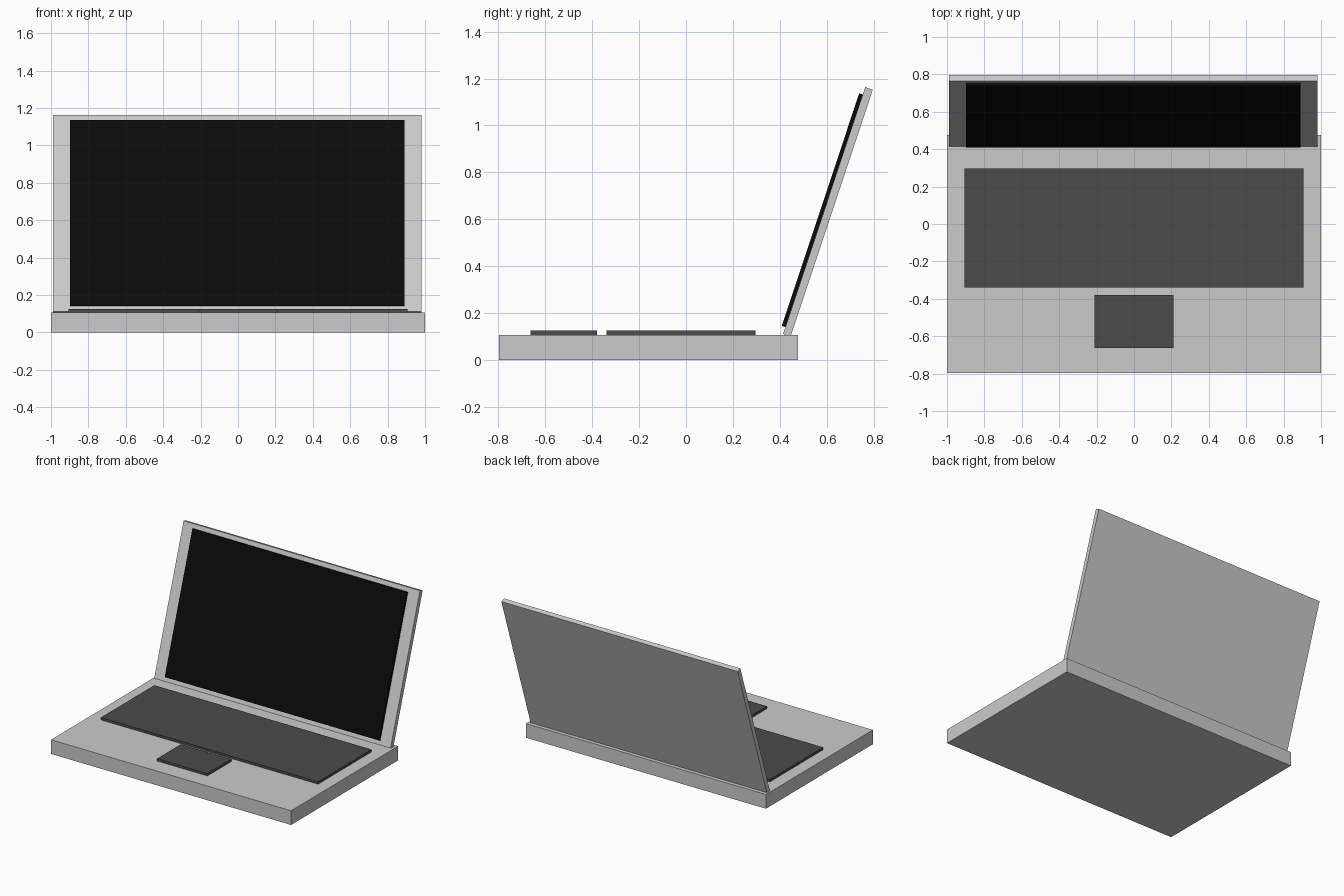
import bpy
import bmesh
import math
from mathutils import Matrix, Vector

if "Cube" in bpy.data.objects:
    bpy.data.objects.remove(bpy.data.objects["Cube"])


def material(name, value):
    mat = bpy.data.materials.new(name)
    mat.diffuse_color = (value, value, value, 1)
    mat.use_nodes = True
    mat.node_tree.nodes["Principled BSDF"].inputs["Base Color"].default_value = mat.diffuse_color
    return mat


def box(name, lo, hi, mat=None, matrix=None):
    """Box between two corners, optionally placed by a matrix."""
    lo, hi = Vector(lo), Vector(hi)
    bm = bmesh.new()
    bmesh.ops.create_cube(bm, size=1)
    bmesh.ops.scale(bm, vec=hi - lo, verts=bm.verts)
    bmesh.ops.translate(bm, vec=(lo + hi) / 2, verts=bm.verts)
    mesh = bpy.data.meshes.new(name)
    bm.to_mesh(mesh)
    bm.free()
    obj = bpy.data.objects.new(name, mesh)
    bpy.context.collection.objects.link(obj)
    if mat:
        mesh.materials.append(mat)
    if matrix:
        obj.matrix_world = matrix
    return obj


dark = material("dark_grey", 0.07)
black = material("black", 0.003)

# Base with keyboard and touchpad plates
TOP = 0.107
box("base", (-1, -0.797, 0), (1, 0.477, TOP))
box("keyboard", (-0.905, -0.34, TOP - 0.01), (0.905, 0.297, 0.125), dark)
box("touchpad", (-0.21, -0.664, TOP - 0.01), (0.21, -0.38, 0.125), dark)

# Lid and screen share the tilted hinge frame
hinge = Matrix.Translation((0, 0.414, 0.111)) @ Matrix.Rotation(math.radians(-18.4), 4, 'X')
box("lid", (-0.988, 0, 0), (0.981, 0.034, 1.109), None, hinge)
box("screen", (-0.897, -0.016, 0.031), (0.889, 0.003, 1.076), black, hinge)
